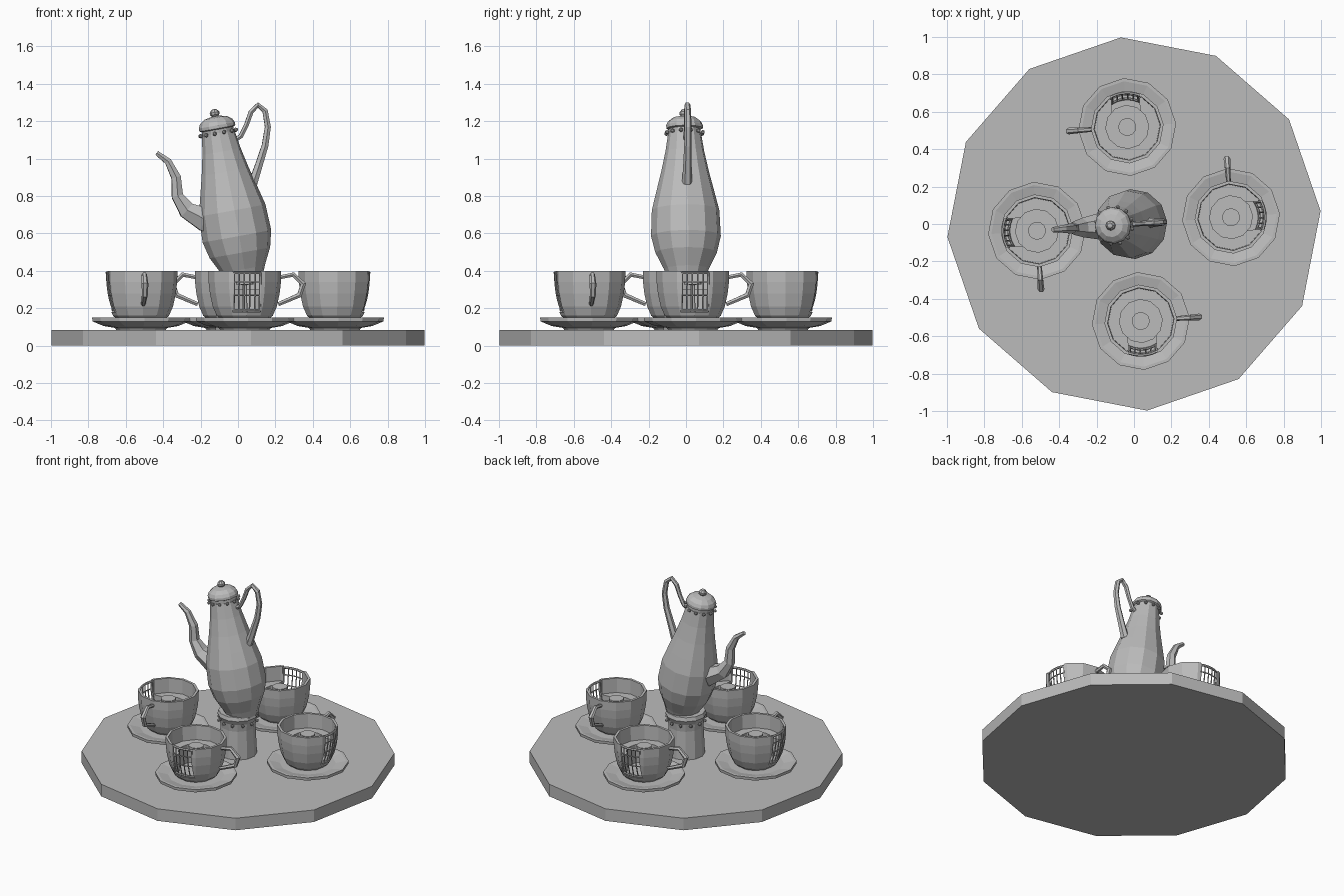
import bpy, bmesh
from math import sin, cos, pi, radians
from mathutils import Matrix, Vector

if "Cube" in bpy.data.objects:
    bpy.data.objects.remove(bpy.data.objects["Cube"])

grey = bpy.data.materials.new("plain grey")
grey.use_nodes = True
grey.diffuse_color = (0.5, 0.5, 0.5, 1)
grey.node_tree.nodes["Principled BSDF"].inputs["Base Color"].default_value = (0.5, 0.5, 0.5, 1)

SIDES = 12
TURN = Matrix.Rotation(radians(4), 4, 'Z')


def place(name, data, matrix=TURN):
    if not data.materials:
        data.materials.append(grey)
    obj = bpy.data.objects.new(name, data)
    bpy.context.collection.objects.link(obj)
    obj.matrix_world = matrix
    return obj


def to_mesh(bm, name):
    bmesh.ops.recalc_face_normals(bm, faces=bm.faces)
    mesh = bpy.data.meshes.new(name)
    bm.to_mesh(mesh)
    bm.free()
    return mesh


def bake(obj):
    """Evaluate modifiers or curve bevels into a plain mesh and drop the source."""
    bpy.context.view_layer.update()
    graph = bpy.context.evaluated_depsgraph_get()
    mesh = bpy.data.meshes.new_from_object(obj.evaluated_get(graph))
    mesh.name = obj.name
    bpy.data.objects.remove(obj)
    return mesh


def lathe(name, profile, sides=SIDES):
    """Spin (radius, height) points around z; the ends lie on the axis."""
    bm = bmesh.new()
    rings = []
    for r, z in profile:
        if r == 0:
            rings.append([bm.verts.new((0, 0, z))] * sides)
        else:
            rings.append([bm.verts.new((r * cos(2 * pi * i / sides), r * sin(2 * pi * i / sides), z))
                          for i in range(sides)])
    for low, high in zip(rings, rings[1:]):
        for i in range(sides):
            j = (i + 1) % sides
            corners = list(dict.fromkeys((low[i], low[j], high[j], high[i])))
            bm.faces.new(corners)
    return to_mesh(bm, name)


def tube(name, paths, closed=False):
    """Sweep round section along paths of (x, y, z, radius)."""
    curve = bpy.data.curves.new(name, 'CURVE')
    curve.dimensions = '3D'
    curve.bevel_depth = 1
    curve.bevel_resolution = 1
    curve.use_fill_caps = True
    for path in paths:
        spline = curve.splines.new('POLY')
        spline.points.add(len(path) - 1)
        spline.use_smooth = False
        for point, (x, y, z, r) in zip(spline.points, path):
            point.co = (x, y, z, 1)
            point.radius = r
    return bake(place(name, curve, Matrix()))


def beads(name, ring_radius, height, size):
    bm = bmesh.new()
    for i in range(SIDES):
        a = 2 * pi * (i + 0.5) / SIDES
        spot = Matrix.Translation((ring_radius * cos(a), ring_radius * sin(a), height))
        bmesh.ops.create_icosphere(bm, subdivisions=1, radius=size, matrix=spot)
    return to_mesh(bm, name)


# Round platform and centre pedestal
place("platform", lathe("platform", [(0, 0), (1, 0), (1, 0.085), (0, 0.085)]))
place("pedestal", lathe("pedestal", [(0, 0.08), (0.122, 0.08), (0.112, 0.28), (0.118, 0.33),
                                     (0.132, 0.36), (0.125, 0.385), (0, 0.385)]))
place("pedestal_beads", beads("pedestal_beads", 0.127, 0.325, 0.012))

# Leaning pot with collar, lid and knob
lean = TURN @ Matrix.Translation((0.035, 0, 0.36)) @ Matrix.Rotation(radians(-10.3), 4, 'Y')
place("pot_body", lathe("pot_body", [(0, 0), (0.1, 0), (0.12, 0.05), (0.165, 0.14), (0.187, 0.23),
                                     (0.181, 0.37), (0.156, 0.47), (0.128, 0.58), (0.104, 0.69),
                                     (0.088, 0.79), (0, 0.79)]), lean)
place("pot_beads", beads("pot_beads", 0.099, 0.79, 0.012), lean)
place("pot_lid", lathe("pot_lid", [(0, 0.78), (0.085, 0.78), (0.086, 0.81), (0.098, 0.815),
                                   (0.098, 0.832), (0.088, 0.852), (0.062, 0.872),
                                   (0.02, 0.88), (0, 0.88)]), lean)
place("pot_knob", lathe("pot_knob", [(0, 0.87), (0.012, 0.875), (0.026, 0.89), (0.026, 0.902),
                                     (0.014, 0.917), (0, 0.92)], 8), lean)

# Spout and loop handle of the pot
place("pot_spout", tube("pot_spout", [[
    (-0.1, 0, 0.65, 0.075), (-0.18, 0, 0.675, 0.072), (-0.275, 0, 0.725, 0.052),
    (-0.325, 0, 0.8, 0.035), (-0.332, 0, 0.9, 0.029), (-0.375, 0, 0.985, 0.021),
    (-0.435, 0, 1.03, 0.014)]]))
place("pot_handle", tube("pot_handle", [[
    (-0.03, 0, 1.09, 0.013), (0.015, 0, 1.12, 0.014), (0.045, 0, 1.18, 0.014),
    (0.07, 0, 1.25, 0.015), (0.107, 0, 1.287, 0.016), (0.145, 0, 1.255, 0.017),
    (0.16, 0, 1.17, 0.018), (0.145, 0, 1.07, 0.02), (0.11, 0, 0.96, 0.023),
    (0.08, 0, 0.87, 0.027)]]))

# Cup with a bench inside and a doorway cut through wall and bench
wall = [(0.12, 0.135), (0.15, 0.16), (0.172, 0.21), (0.187, 0.28), (0.194, 0.34), (0.195, 0.4)]
cup = place("cup", lathe("cup", [(0, 0.135)] + wall + [
    (0.178, 0.4), (0.175, 0.3), (0.115, 0.3), (0.115, 0.17), (0, 0.17)]), Matrix())
bm = bmesh.new()
bmesh.ops.create_cube(bm, size=1, matrix=Matrix.LocRotScale(
    Vector((0.18, 0, 0.335)), None, Vector((0.2, 0.15, 0.31))))
cutter = place("door_cutter", to_mesh(bm, "door_cutter"), Matrix())
cutter.hide_render = True
cut = cup.modifiers.new("doorway", 'BOOLEAN')
cut.object = cutter
cut.operation = 'DIFFERENCE'
cut.solver = 'EXACT'
cup_mesh = bake(cup)
bpy.data.objects.remove(cutter)


# Barred door that follows the curve of the cup wall
def door_point(t, z, thick):
    for (r0, z0), (r1, z1) in zip(wall, wall[1:]):
        if z0 <= z <= z1:
            r = r0 + (r1 - r0) * (z - z0) / (z1 - z0) - 0.012
    y = 0.072 * t
    return ((r * r - y * y) ** 0.5, y, z, thick)


spread = [-1, -0.6, -0.2, 0.2, 0.6, 1]
bars = [[door_point(t, z, 0.008 if abs(t) == 1 else 0.004) for z in (0.19, 0.24, 0.28, 0.34, 0.39)]
        for t in spread]
bars += [[door_point(t, z, thick) for t in spread]
         for z, thick in ((0.19, 0.007), (0.27, 0.004), (0.34, 0.004), (0.39, 0.008))]
door_mesh = tube("cup_door", bars)

handle_mesh = tube("cup_handle", [[
    (0, 0.185, 0.365, 0.012), (0, 0.26, 0.38, 0.014), (0, 0.313, 0.33, 0.018),
    (0, 0.293, 0.27, 0.016), (0, 0.18, 0.222, 0.012)]])
saucer_mesh = lathe("saucer", [(0, 0.08), (0.13, 0.08), (0.14, 0.095), (0.2, 0.105), (0.26, 0.13),
                               (0.262, 0.15), (0.245, 0.15), (0.18, 0.135), (0, 0.135)])
table_mesh = lathe("table", [(0, 0.165), (0.014, 0.165), (0.012, 0.325), (0.048, 0.328),
                             (0.048, 0.342), (0, 0.342)])

# Four cups around the platform, each with its door facing outward
for side, quarter in (("left", 0), ("back", 1), ("right", 2), ("front", 3)):
    spot = Matrix.Rotation(quarter * pi / 2, 4, 'Z') @ TURN @ Matrix.Translation((0.52, 0, 0))
    for part, mesh in (("saucer", saucer_mesh), ("cup", cup_mesh), ("cup_door", door_mesh),
                       ("cup_handle", handle_mesh), ("table", table_mesh)):
        place(side + "_" + part, mesh, spot)
